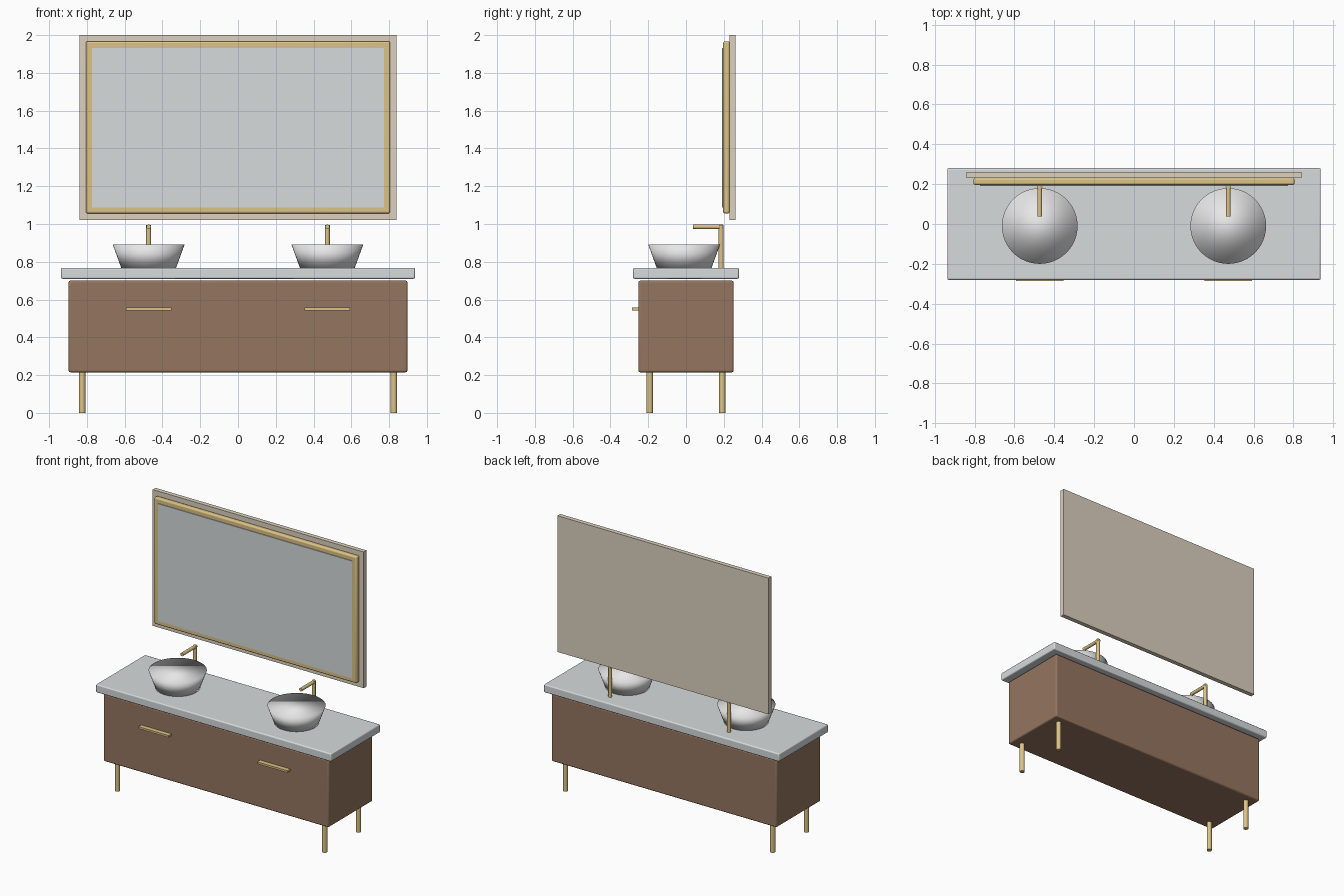
import bpy
from math import pi

old = bpy.data.objects.get("Cube")
if old:
    bpy.data.objects.remove(old, do_unlink=True)


def material(name, rgb):
    m = bpy.data.materials.new(name)
    m.use_nodes = True
    m.diffuse_color = (*rgb, 1)
    m.node_tree.nodes["Principled BSDF"].inputs["Base Color"].default_value = (*rgb, 1)
    return m


wood = material("brown wood", (0.30, 0.18, 0.115))
stone = material("pale grey stone", (0.68, 0.71, 0.72))
glass = material("mirror grey", (0.68, 0.71, 0.72))
ceramic = material("white ceramic", (0.83, 0.83, 0.83))
brass = material("brass", (0.72, 0.55, 0.24))
panel = material("beige panel", (0.72, 0.64, 0.52))


def box(name, low, high, mat, bevel=0):
    """Box between two corners, with optional rounded edges."""
    centre = [(a + b) / 2 for a, b in zip(low, high)]
    bpy.ops.mesh.primitive_cube_add(size=1, location=centre)
    ob = bpy.context.object
    ob.name = name
    ob.scale = [b - a for a, b in zip(low, high)]
    bpy.ops.object.transform_apply(location=False, rotation=False, scale=True)
    ob.data.materials.append(mat)
    if bevel:
        mod = ob.modifiers.new("rounded edges", "BEVEL")
        mod.width = bevel
        mod.segments = 3
        bpy.ops.object.shade_smooth_by_angle()
    return ob


def rod(name, centre, radius, length, mat, tilt=0):
    """Cylinder along z, or along y when tilted."""
    bpy.ops.mesh.primitive_cylinder_add(vertices=32, radius=radius, depth=length,
                                        location=centre, rotation=(tilt, 0, 0))
    ob = bpy.context.object
    ob.name = name
    ob.data.materials.append(mat)
    bpy.ops.object.shade_smooth_by_angle()
    return ob


# Cabinet and worktop
box("cabinet", (-0.897, -0.252, 0.215), (0.897, 0.252, 0.70), wood, 0.01)
box("worktop", (-0.937, -0.28, 0.71), (0.937, 0.28, 0.768), stone, 0.008)

# Wall mirror: backing panel, brass frame, glass
box("mirror_backing", (-0.84, 0.23, 1.02), (0.84, 0.262, 2.0), panel)
box("mirror_frame", (-0.806, 0.196, 1.056), (0.806, 0.231, 1.967), brass, 0.01)
box("mirror_glass", (-0.772, 0.191, 1.088), (0.772, 0.2, 1.932), glass)

for side, s in (("right", -1), ("left", 1)):
    x = s * 0.473

    # Drawer handle
    box(f"{side}_handle", (x - 0.12, -0.285, 0.543), (x + 0.12, -0.25, 0.557), brass)

    # Tapered vessel basin, softly shaded all over
    bpy.ops.mesh.primitive_cone_add(vertices=48, radius1=0.145, radius2=0.19, depth=0.124,
                                    location=(x, -0.01, 0.829))
    basin = bpy.context.object
    basin.name = f"{side}_basin"
    basin.data.materials.append(ceramic)
    bpy.ops.object.shade_smooth()

    # Tap
    rod(f"{side}_tap_post", (x, 0.186, 0.88), 0.013, 0.23, brass)
    rod(f"{side}_tap_spout", (x, 0.117, 0.985), 0.012, 0.16, brass, pi / 2)

    # Legs
    for end, y in (("front", -0.192), ("back", 0.192)):
        rod(f"{end}_{side}_leg", (s * 0.825, y, 0.11), 0.017, 0.22, brass)
